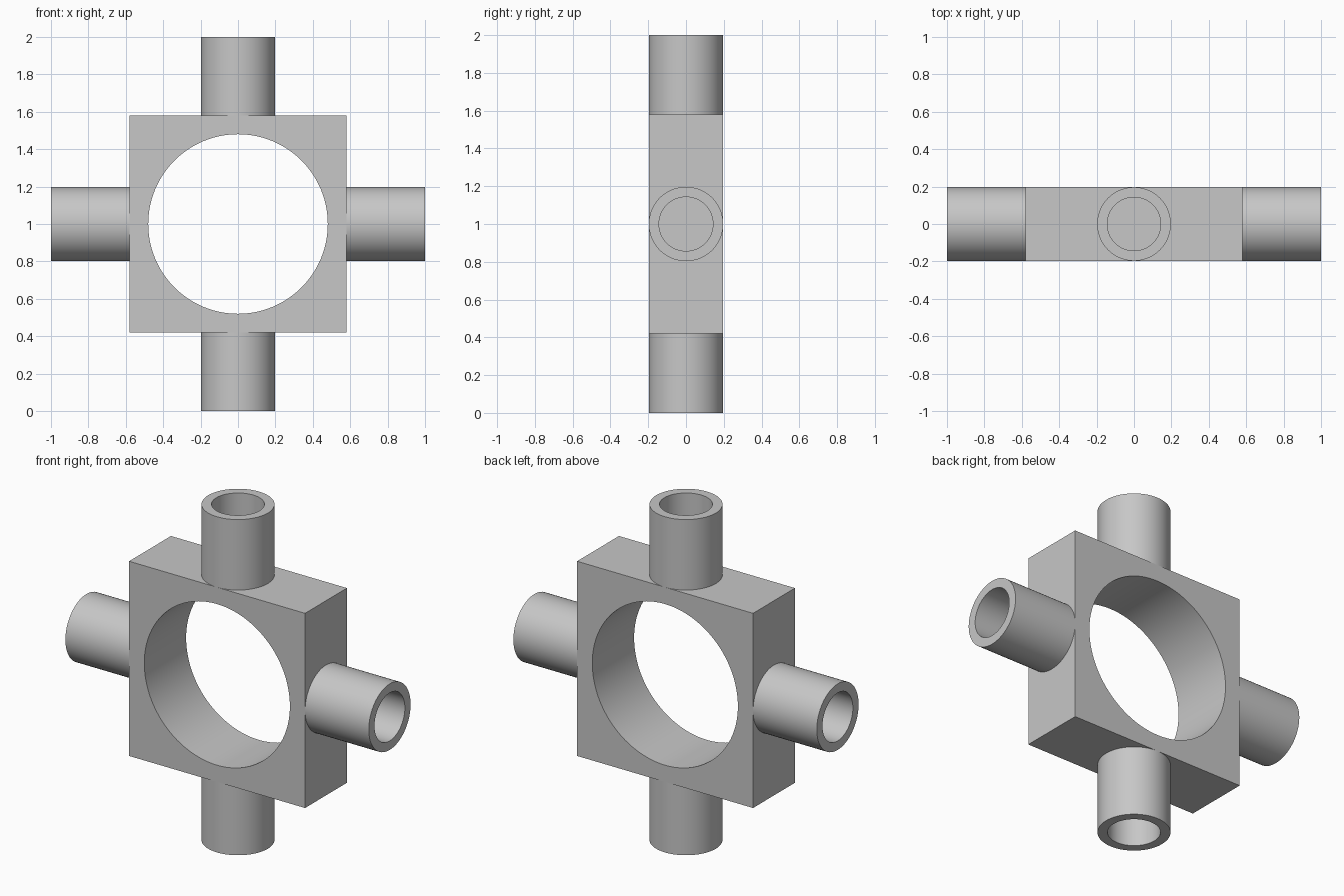
import bpy, bmesh
from math import sin, cos, pi, radians
from mathutils import Matrix, Vector

cube = bpy.data.objects.get("Cube")
if cube:
    bpy.data.objects.remove(cube, do_unlink=True)

HALF = 0.58       # half width of the square block
DEPTH = 0.197     # half depth of the block, also the pipe radius
HOLE = 0.48       # radius of the large opening
BORE = 0.143      # inner radius of the pipes
CENTRE = Matrix.Translation((0, 0, 1))

grey = bpy.data.materials.new("plain grey")
grey.use_nodes = True
colour = (0.57, 0.57, 0.57, 1)
grey.diffuse_color = colour
grey.node_tree.nodes["Principled BSDF"].inputs["Base Color"].default_value = colour


def circle(radius, count):
    return [(radius * cos(2 * pi * i / count), radius * sin(2 * pi * i / count))
            for i in range(count)]


def square(half, count):
    # Circle points pushed outward onto a square, corners included
    return [(x * half / max(abs(x), abs(y)), y * half / max(abs(x), abs(y)))
            for x, y in circle(1, count)]


def hollow(name, outer, inner, low, high, matrix, open_base=False):
    # Hollow prism along local z, bounded by an outer and an inner outline
    bm = bmesh.new()
    loops = [[bm.verts.new((x, y, z)) for x, y in outline]
             for outline, z in ((outer, low), (outer, high), (inner, high), (inner, low))]
    n = len(outer)
    for k in range(3 if open_base else 4):
        a, b = loops[k], loops[(k + 1) % 4]
        for i in range(n):
            j = (i + 1) % n
            bm.faces.new((a[i], a[j], b[j], b[i]))
    bm.transform(matrix)
    mesh = bpy.data.meshes.new(name)
    bm.to_mesh(mesh)
    bm.free()
    mesh.materials.append(grey)
    obj = bpy.data.objects.new(name, mesh)
    bpy.context.collection.objects.link(obj)
    bpy.ops.object.select_all(action='DESELECT')
    obj.select_set(True)
    bpy.context.view_layer.objects.active = obj
    bpy.ops.object.shade_smooth_by_angle(angle=radians(30))
    return obj


# Square block with a round opening from front to back
hollow("square_block", square(HALF, 96), circle(HOLE, 96), -DEPTH, DEPTH,
       CENTRE @ Matrix.Rotation(pi / 2, 4, 'X'))

# Four pipe stubs, whose bores end on the block's sides
for name, direction in (("top_pipe", (0, 0, 1)), ("bottom_pipe", (0, 0, -1)),
                        ("left_pipe", (1, 0, 0)), ("right_pipe", (-1, 0, 0))):
    turn = Vector(direction).to_track_quat('Z', 'Y').to_matrix().to_4x4()
    hollow(name, circle(DEPTH, 64), circle(BORE, 64), HALF, 1, CENTRE @ turn,
           open_base=True)
